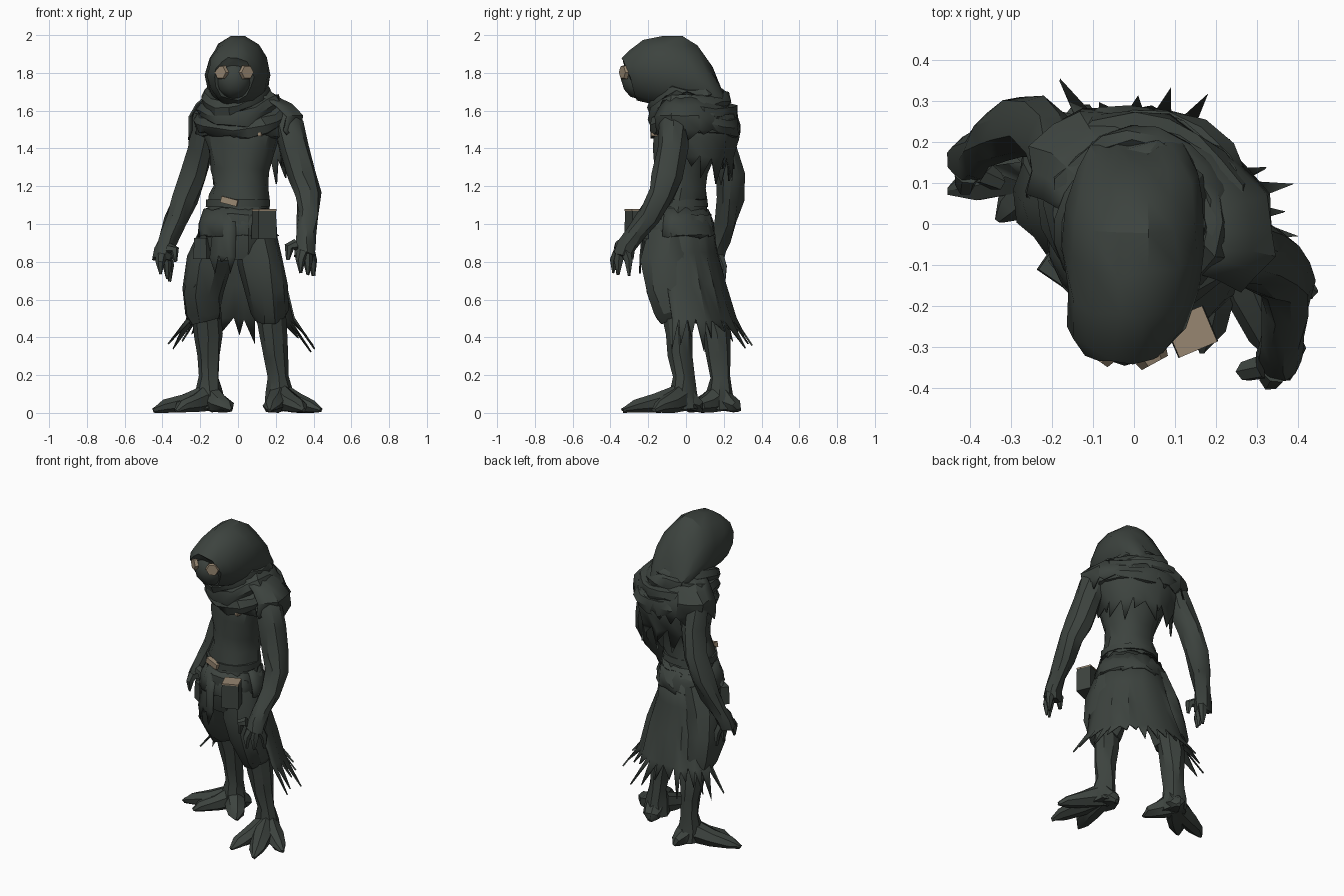
import bpy, bmesh, random
from math import sin, cos, pi, radians
from mathutils import Vector, Euler

random.seed(7)
TWIST = -0.43  # body turned so its left side leads
default = bpy.data.objects.get("Cube")
if default:
    bpy.data.objects.remove(default)


def material(name, rgb):
    mat = bpy.data.materials.new(name)
    mat.use_nodes = True
    mat.diffuse_color = (*rgb, 1)
    mat.node_tree.nodes["Principled BSDF"].inputs["Base Color"].default_value = (*rgb, 1)
    return mat


CLOTH = material("dark grey green", (0.046, 0.056, 0.049))
TAN = material("dull tan", (0.31, 0.24, 0.165))


def finish(name, bm, mat=CLOTH, jitter=0.0, angle=32):
    for v in bm.verts:
        v.co += Vector([random.uniform(-jitter, jitter) for _ in range(3)])
        v.co.z = min(max(v.co.z, 0), 2)
    bmesh.ops.recalc_face_normals(bm, faces=bm.faces)
    mesh = bpy.data.meshes.new(name)
    bm.to_mesh(mesh)
    bm.free()
    mesh.materials.append(mat)
    obj = bpy.data.objects.new(name, mesh)
    bpy.context.collection.objects.link(obj)
    bpy.ops.object.select_all(action="DESELECT")
    obj.select_set(True)
    bpy.context.view_layer.objects.active = obj
    bpy.ops.object.shade_smooth_by_angle(angle=radians(angle))
    return obj


def add_tube(bm, path, sides=8, rot=0.0, tangent=None, closed=False):
    """Rings of (x, y, z, radius[, second radius]) joined into a skin."""
    pts = [Vector(p[:3]) for p in path]
    count = len(pts)
    span = (pts[-1] - pts[0]).normalized()
    flat = closed or tangent or abs(span.z) < 0.7
    ref = Vector((0, 0, 1)) if flat else Vector((-sin(rot), cos(rot), 0))
    rings = []
    for i, p in enumerate(path):
        if closed:
            t = pts[(i + 1) % count] - pts[i - 1]
        else:
            t = pts[min(i + 1, count - 1)] - pts[max(i - 1, 0)]
        t = Vector(tangent).normalized() if tangent else t.normalized()
        side = t.cross(ref).normalized()
        up = side.cross(t)
        ring = []
        for k in range(sides):
            a = 2 * pi * k / sides
            ring.append(bm.verts.new(pts[i] + side * cos(a) * p[3] + up * sin(a) * p[-1]))
        rings.append(ring)
    for i in range(count if closed else count - 1):
        one, two = rings[i], rings[(i + 1) % count]
        for k in range(sides):
            j = (k + 1) % sides
            bm.faces.new((one[k], one[j], two[j], two[k]))
    if not closed:
        bm.faces.new(rings[0])
        bm.faces.new(rings[-1])


def tube(name, path, sides=8, jitter=0.005, **options):
    bm = bmesh.new()
    add_tube(bm, path, sides, **options)
    return finish(name, bm, jitter=jitter)


def rag(name, rows, start, end, columns, drop, flare, ripple=0.04):
    """Hanging cloth: rows of (x, y, z, rx, ry), with torn pointed strips below."""
    bm = bmesh.new()
    grid = []
    for r, (x, y, z, rx, ry) in enumerate(rows):
        line = []
        for i in range(columns + 1):
            a = radians(start + (end - start) * i / columns)
            wave = 1 + ripple * (-1) ** i * r / len(rows)
            u, v = rx * wave * cos(a), ry * wave * sin(a)
            line.append(bm.verts.new((x + u * cos(TWIST) - v * sin(TWIST),
                                      y + u * sin(TWIST) + v * cos(TWIST), z)))
        grid.append(line)
    for one, two in zip(grid, grid[1:]):
        for i in range(columns):
            bm.faces.new((one[i], one[i + 1], two[i + 1], two[i]))
    centre = Vector(rows[-1][:3])
    hem = grid[-1]
    for i in range(columns):
        mid = (hem[i].co + hem[i + 1].co) / 2
        out = (mid - centre).normalized()
        size = random.uniform(0.3, 1)
        slide = (hem[i + 1].co - hem[i].co) * random.uniform(-0.5, 0.5)
        tip = bm.verts.new(mid + slide + out * flare * size - Vector((0, 0, drop * size)))
        bm.faces.new((hem[i], hem[i + 1], tip))
    obj = finish(name, bm, jitter=0.009)
    thick = obj.modifiers.new("thickness", "SOLIDIFY")
    thick.thickness = 0.009
    return obj


def box(name, centre, size, turn=0.0, mat=CLOTH, taper=1.0, tilt=0.0):
    bm = bmesh.new()
    bmesh.ops.create_cube(bm, size=1)
    spin = Euler((0, tilt, turn)).to_matrix()
    for v in bm.verts:
        s = taper if v.co.z > 0 else 1
        v.co = spin @ Vector((v.co.x * size[0] * s, v.co.y * size[1] * s, v.co.z * size[2]))
        v.co += Vector(centre)
    return finish(name, bm, mat)


# Torso with wrapped tunic, hips first
tube("torso", [(0, -.03, .83, .17, .15), (-.005, -.045, .94, .205, .178),
               (-.005, -.04, 1.04, .19, .168), (0, -.04, 1.06, .172, .15),
               (0, -.04, 1.14, .162, .15), (.01, -.03, 1.2, .142, .145),
               (.01, -.025, 1.28, .15, .145), (.02, -.01, 1.38, .18, .16),
               (.03, .025, 1.5, .22, .178), (.02, .03, 1.64, .15, .14)],
     sides=14, rot=TWIST, jitter=.009)
tube("neck", [(.02, .04, 1.55, .15), (0, 0, 1.65, .14), (0, -.05, 1.74, .12)], 10)

# Hood, tipped forward over the brow, with the masked face inside
tube("hood", [(-.025, -.295, 1.77, .085, .1), (-.025, -.298, 1.772, .105, .122),
              (-.02, -.25, 1.78, .14, .155), (-.005, -.16, 1.788, .158, .197),
              (0, -.05, 1.79, .17, .222), (0, .05, 1.775, .165, .235),
              (.005, .13, 1.735, .145, .225), (.01, .19, 1.68, .115, .17),
              (.01, .21, 1.64, .08, .1)],
     sides=14, tangent=(0, 1, .36), jitter=.007)
bm = bmesh.new()
bmesh.ops.create_icosphere(bm, subdivisions=2, radius=1)
for v in bm.verts:
    v.co = Vector((v.co.x * .1 - .022, v.co.y * .1 - .245, v.co.z * .11 + 1.768))
finish("face_mask", bm)
for label, x, y, turn in (("right_eye", -.094, -.328, -.6), ("left_eye", .051, -.338, .5)):
    bm = bmesh.new()
    front = Vector((x, y, 1.803))
    back = front - Vector((sin(turn), -cos(turn), 0)) * .02
    add_tube(bm, [(*back, .042), (*front, .036)], 6)
    finish(label, bm, TAN)

# Scarf folds around the neck, sagging at the front
for n, (x, y, z, rx, ry, sag, r) in enumerate((
        (.035, .06, 1.52, .23, .185, 0, .055), (.025, .04, 1.58, .225, .19, .08, .05),
        (.01, .02, 1.64, .19, .185, .08, .048), (0, 0, 1.69, .15, .17, .07, .042))):
    path = []
    for i in range(18):
        a = 2 * pi * i / 18
        u, v = rx * cos(a), ry * sin(a)
        path.append((x + u * cos(TWIST) - v * sin(TWIST), y + u * sin(TWIST) + v * cos(TWIST),
                     z - sag * max(0, -sin(a)) + .012 * sin(3 * a + n), r * .8, r))
    tube("scarf_fold_%d" % (n + 1), path, 7, jitter=.011, closed=True)
rag("shoulder_mantle", [(.01, .02, 1.70, .15, .14), (.035, .04, 1.63, .27, .185),
                        (.04, .045, 1.575, .32, .21), (.04, .05, 1.5, .31, .215)],
    -30, 210, 14, .06, .005)
rag("torn_cape", [(.035, .05, 1.58, .25, .2), (.035, .05, 1.46, .24, .21),
                  (.03, .04, 1.36, .215, .195)], -5, 170, 9, .16, 0, .09)

# Skirt behind the legs, tunic hem and front flaps
rag("back_skirt", [(0, -.03, 1.05, .18, .16), (0, -.015, .85, .215, .175),
                   (.01, 0, .68, .255, .195), (.015, .03, .5, .3, .215)],
    5, 195, 17, .17, .13)
rag("tunic_hem", [(-.005, -.04, 1.08, .172, .155), (-.005, -.04, 1, .208, .186),
                  (-.005, -.04, .94, .214, .194)], 0, 360, 18, .015, .003, .02)
rag("front_flap", [(0, -.04, 1.08, .175, .16), (0, -.045, .95, .205, .19),
                   (0, -.05, .83, .205, .195)], 250, 288, 3, .12, .005, .05)
rag("side_flap", [(0, -.04, 1.02, .18, .17), (0, -.03, .85, .215, .2),
                  (0, -.01, .68, .25, .21)], 180, 222, 3, .08, .01)

# Legs: loose trousers over bare shins
legs = {
    "left": ([(.09, -.07, .97, .1, .12), (.125, -.095, .8, .118, .147),
              (.15, -.085, .65, .115, .137), (.165, -.06, .53, .1, .105), (.17, -.05, .49, .08, .08)],
             [(.17, -.055, .56, .075), (.185, -.035, .42, .074), (.2, -.028, .3, .066),
              (.212, -.015, .19, .055), (.22, -.015, .11, .07), (.22, -.01, .02, .08)]),
    "right": ([(-.1, .025, .97, .1, .12), (-.155, .04, .8, .12, .13), (-.185, .08, .65, .112, .12),
               (-.185, .115, .54, .098, .1), (-.175, .12, .49, .08, .08)],
              [(-.17, .125, .56, .075), (-.16, .16, .42, .073), (-.155, .175, .3, .064),
               (-.152, .18, .19, .055), (-.155, .18, .11, .07), (-.155, .18, .02, .08)]),
}
for side, (thigh, shin) in legs.items():
    tube(side + "_trouser_leg", thigh, 10, .01)
    tube(side + "_shin", shin, 8, .007)

# Feet: splayed clawed toes and a heel
toes = {"left": [(.44, -.17), (.35, -.335), (.17, -.31), (.2, .085)],
        "right": [(-.45, .08), (-.33, .01), (-.035, .04), (-.11, .28)]}
for side, tips in toes.items():
    ankle = Vector(legs[side][1][-2][:3])
    bm = bmesh.new()
    for x, y in tips:
        tip = Vector((x, y, .012))
        mid, far = ankle.lerp(tip, .45), ankle.lerp(tip, .8)
        add_tube(bm, [(ankle.x, ankle.y, .085, .06, .075), (mid.x, mid.y, .052, .06, .052),
                      (far.x, far.y, .034, .046, .034), (*tip, .01)], 7)
    finish(side + "_foot", bm, jitter=.005)

# Arms, each ending in a hand of curled fingers
arms = {
    "left": ([(.24, -.04, 1.59, .06), (.265, -.06, 1.52, .08), (.295, -.075, 1.4, .082),
              (.34, -.1, 1.25, .08), (.37, -.135, 1.15, .07), (.372, -.2, 1.04, .06),
              (.36, -.27, .95, .05), (.357, -.31, .89, .062, .05), (.355, -.335, .83, .055)],
             [(.4, -.3, .725), (.37, -.36, .73), (.33, -.385, .74), (.265, -.36, .81)]),
    "right": ([(-.17, .14, 1.59, .06), (-.185, .165, 1.51, .072), (-.195, .2, 1.4, .068),
               (-.235, .24, 1.26, .072), (-.285, .235, 1.13, .07), (-.33, .215, 1.02, .06),
               (-.37, .185, .92, .047), (-.39, .165, .87, .05, .055), (-.4, .15, .81, .05)],
              [(-.36, .2, .695), (-.375, .15, .71), (-.41, .09, .735), (-.33, .1, .8)]),
}
for side, (path, tips) in arms.items():
    tube(side + "_arm", path, 9, .008)
    palm = Vector(path[-1][:3])
    bm = bmesh.new()
    for n, tip in enumerate(tips):
        end = Vector(tip)
        root = palm + Vector((end.x - palm.x, end.y - palm.y, 0)) * .5
        root.z += .06 if n == 3 else .02
        knuckle = root.lerp(end, .45) + (root - palm) * .4
        add_tube(bm, [(*root, .03), (*knuckle, .025), (*end, .008)], 6)
    finish(side + "_fingers", bm, jitter=.003)

# Belt, buckle, chest clasp and pouch
tube("belt", [(0, -.04, 1.09, .172, .157), (0, -.04, 1.13, .172, .157)], 14, .003, rot=TWIST)
box("buckle", (-.045, -.192, 1.12), (.09, .03, .034), -.2, TAN, tilt=.25)
box("chest_clasp", (.12, -.16, 1.475), (.016, .05, .02), -.2, TAN)
box("pouch", (.138, -.262, .995), (.105, .095, .15), .4, taper=.95)
box("pouch_lid", (.138, -.262, 1.074), (.1, .095, .009), .4, TAN)
box("thigh_pocket", (-.185, -.11, .87), (.085, .06, .11), -.6, taper=.9)
